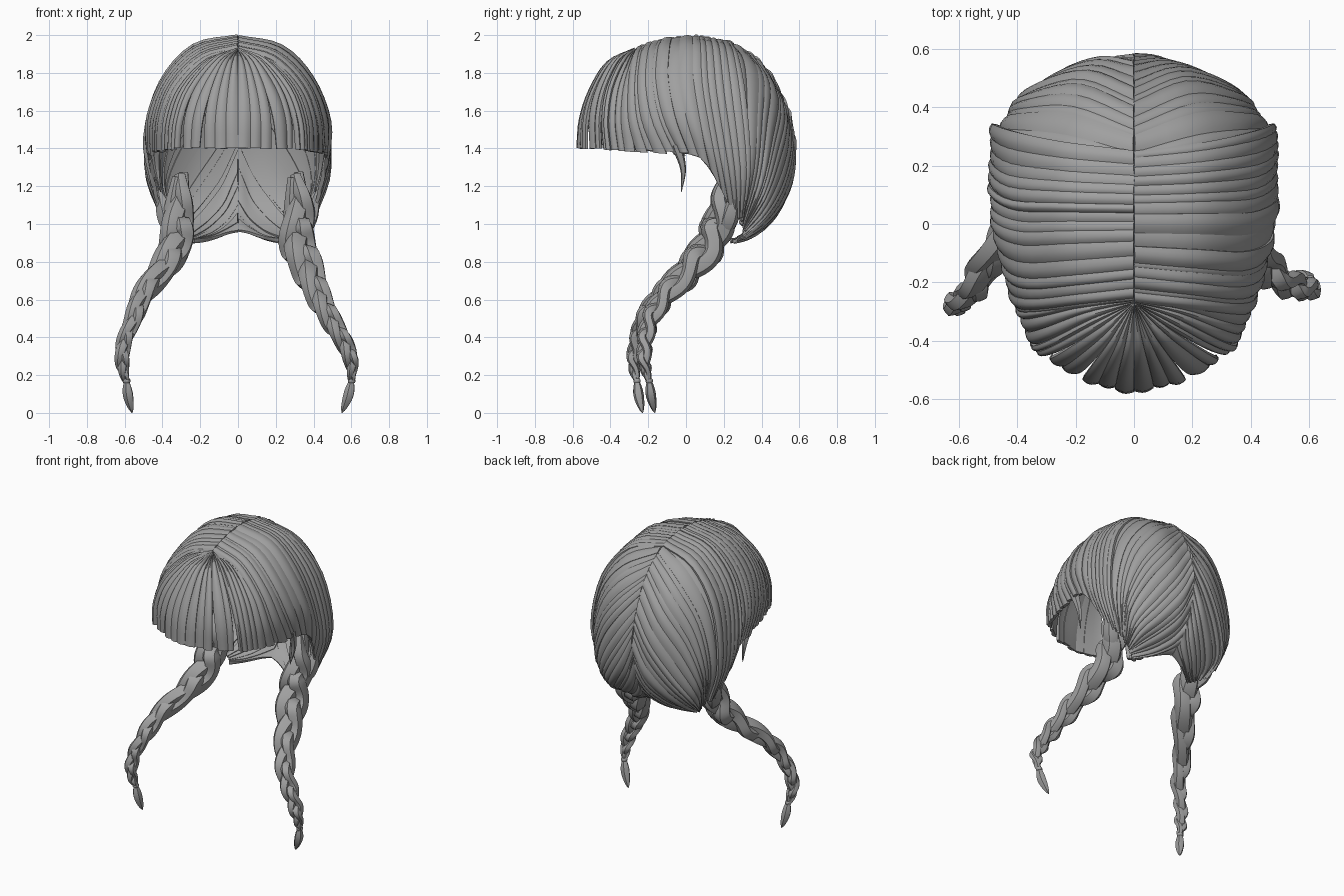
import bpy, bmesh, math, random
from mathutils import Vector

if "Cube" in bpy.data.objects:
    bpy.data.objects.remove(bpy.data.objects["Cube"])

random.seed(4)
hair = bpy.data.materials.new("hair_grey")
hair.diffuse_color = (0.35, 0.35, 0.35, 1)
hair.use_nodes = True
hair.node_tree.nodes["Principled BSDF"].inputs["Base Color"].default_value = hair.diffuse_color


def spline(pts, t):
    """Catmull-Rom through pts, t in 0..1."""
    n = len(pts) - 1
    f = max(0.0, min(0.99999, t)) * n
    i = int(f)
    f -= i
    b, c = pts[i], pts[i + 1]
    a = pts[i - 1] if i > 0 else b * 2 - c
    d = pts[i + 2] if i + 2 <= n else c * 2 - b
    return (b * 2 + (c - a) * f + (a * 2 - b * 5 + c * 4 - d) * f * f
            + (b * 3 - a - c * 3 + d) * f ** 3) * 0.5


def vectors(rows):
    return [[Vector(p) for p in row] for row in rows]


def skin(bm, rings):
    """Join rings of points into one closed lock."""
    rows = [[bm.verts.new(p) for p in r] for r in rings]
    n = len(rows[0])
    for a, b in zip(rows, rows[1:]):
        for k in range(n):
            bm.faces.new((a[k], a[(k + 1) % n], b[(k + 1) % n], b[k]))
    bm.faces.new(rows[0])
    bm.faces.new(rows[-1])


def finish(bm, name, angle=40):
    bmesh.ops.recalc_face_normals(bm, faces=bm.faces)
    for f in bm.faces:
        f.smooth = True
    me = bpy.data.meshes.new(name)
    bm.to_mesh(me)
    bm.free()
    me.set_sharp_from_angle(angle=math.radians(angle))
    me.materials.append(hair)
    bpy.context.collection.objects.link(bpy.data.objects.new(name, me))


def lock(bm, guides, side, u0, u1, tip, clump=None, vmax=1.0, lift=0.0):
    """Thin rounded lock lying on the surface lofted through the guides."""
    def surf(u, v):
        p = spline([spline(g, v) for g in guides], u)
        return Vector((p.x * side, p.y, p.z))
    mid, half, steps, cols = (u0 + u1) / 2, (u1 - u0) / 2, 16, 5
    rings = []
    for s in range(steps + 1):
        v = vmax * s / steps
        w = half * (1 - (1 - tip) * (s / steps) ** 3)
        outer, inner = [], []
        for c in range(cols + 1):
            q = c / cols
            u = mid + (2 * q - 1) * w
            if clump is not None:
                u = clump + (u - clump) * (1 - 0.17 * v * v)
            p = surf(u, v)
            uc, vc = max(0.02, min(0.98, u)), max(0.03, min(0.97, v))
            du = surf(uc + 0.01, vc) - surf(uc - 0.01, vc)
            dv = surf(uc, vc + 0.02) - surf(uc, vc - 0.02)
            n = dv.cross(du).normalized()
            if n.dot(p - Vector((0, 0.1, 1.4))) < 0:
                n = -n
            bulge = 0.011 * math.sin(math.pi * q) + 0.007 * q
            outer.append(p + n * (bulge + lift - 0.012))
            inner.append(p + n * (lift - 0.020))
        rings.append(outer + inner[::-1])
    skin(bm, rings)


def tube(bm, pts, radii, sides=10, ridge=0.06):
    """Grooved round lock along a path."""
    rings = []
    for i, p in enumerate(pts):
        t = (pts[min(i + 1, len(pts) - 1)] - pts[max(i - 1, 0)]).normalized()
        a = Vector((1, 0, 0))
        a = (a - t * a.dot(t)).normalized()
        b = t.cross(a)
        ring = []
        for k in range(sides):
            ang = 2 * math.pi * k / sides
            r = radii[i] * (1 + (ridge if k % 2 else -ridge))
            ring.append(p + (a * math.cos(ang) + b * math.sin(ang)) * r)
        rings.append(ring)
    skin(bm, rings)


def splits(count, start=0.0, end=1.0):
    """Uneven lock boundaries between start and end."""
    sizes = [random.uniform(.65, 1.35) for _ in range(count)]
    cuts = [start]
    for s in sizes:
        cuts.append(cuts[-1] + s / sum(sizes) * (end - start))
    return list(zip(cuts, cuts[1:]))


# Guide curves for one half, each running from the parting to the tip
side_guides = vectors([
    [(0, -.27, 1.92), (.18, -.29, 1.87), (.325, -.31, 1.72), (.39, -.31, 1.55), (.40, -.27, 1.38)],
    [(0, -.15, 1.965), (.21, -.17, 1.91), (.37, -.18, 1.75), (.445, -.14, 1.55), (.45, -.05, 1.36)],
    [(0, 0, 1.985), (.23, 0, 1.935), (.39, 0, 1.77), (.48, .04, 1.54), (.465, .10, 1.32)],
    [(0, .12, 1.985), (.24, .13, 1.93), (.43, .15, 1.69), (.49, .21, 1.32), (.41, .25, 1.05)],
    [(0, .25, 1.955), (.24, .28, 1.885), (.42, .32, 1.66), (.48, .345, 1.29), (.38, .305, 1.0)]])
back_guides = vectors([
    [(0, .20, 1.96), (.23, .25, 1.885), (.405, .28, 1.66), (.465, .29, 1.3), (.385, .26, 1.02)],
    [(0, .34, 1.90), (.20, .42, 1.77), (.36, .41, 1.55), (.42, .38, 1.26), (.34, .30, .98)],
    [(0, .46, 1.77), (.16, .52, 1.59), (.31, .48, 1.38), (.39, .41, 1.15), (.33, .30, .96)],
    [(0, .55, 1.56), (.11, .56, 1.38), (.24, .51, 1.19), (.33, .42, 1.04), (.31, .30, .93)],
    [(0, .565, 1.34), (.07, .54, 1.17), (.16, .47, 1.05), (.24, .38, .97), (.28, .28, .92)],
    [(0, .49, 1.10), (.05, .44, 1.02), (.12, .38, .96), (.18, .32, .93), (.25, .26, .91)],
    [(0, .36, .96), (.05, .345, .95), (.11, .32, .93), (.17, .28, .915), (.23, .23, .91)]])
fringe_guides = vectors([
    [(0, -.27, 1.925), (0, -.42, 1.85), (0, -.515, 1.70), (0, -.565, 1.55), (0, -.58, 1.40)],
    [(0, -.27, 1.925), (.07, -.40, 1.86), (.13, -.49, 1.71), (.165, -.53, 1.56), (.18, -.53, 1.395)],
    [(0, -.27, 1.925), (.11, -.36, 1.87), (.22, -.435, 1.72), (.275, -.465, 1.56), (.285, -.46, 1.395)],
    [(0, -.27, 1.925), (.15, -.32, 1.87), (.285, -.385, 1.72), (.345, -.41, 1.55), (.355, -.40, 1.39)],
    [(0, -.26, 1.925), (.18, -.27, 1.87), (.33, -.29, 1.72), (.395, -.29, 1.55), (.405, -.26, 1.38)]])

# Braid centre lines, (y, z, radius) shared and x given for each side
braid_yzr = ((.22, 1.26, .05), (.18, 1.05, .10), (.13, .91, .11), (.02, .77, .098), (-.12, .63, .076),
             (-.21, .50, .062), (-.245, .38, .053), (-.255, .27, .045), (-.235, .165, .02))
braid_x = {1: (.305, .32, .315, .37, .425, .49, .56, .603, .603),
           -1: (.305, .32, .325, .39, .50, .55, .60, .61, .59)}
tail_yz = ((-.235, .17), (-.225, .09), (-.205, 0))
tail_x = {1: (.602, .585, .55), -1: (.59, .58, .56)}

for side, tag in ((1, "right"), (-1, "left")):
    # Side and back locks
    for name, guides, count in (("side_locks", side_guides, 15), ("back_locks", back_guides, 20)):
        bm = bmesh.new()
        for a, b in splits(count):
            grow = random.uniform(0.12, 0.35) / count
            lock(bm, guides, side, max(0, a - grow), min(1, b + grow), 0.8,
                 vmax=random.uniform(0.97, 1), lift=random.uniform(0, 0.014))
        finish(bm, f"{name}_{tag}")

    # Fringe in three clumps with slits between them
    bm = bmesh.new()
    for start, end, count, centre in ((0, .29, 3, 0), (.29, .53, 2, .41), (.53, 1, 5, .9)):
        for a, b in splits(count, start, end):
            w = (b - a) * .05
            lock(bm, fringe_guides, side, max(0, a - w), min(1, b + w), 0.97,
                 clump=centre, vmax=random.uniform(.985, 1), lift=random.uniform(0, .007))
    finish(bm, f"fringe_{tag}")

    # Small loose lock in front of the ear, and the lock gathered into the braid
    for name, path, size in (
            ("loose_lock", ((.44, -.05, 1.42), (.43, -.015, 1.29), (.41, -.025, 1.17)),
             lambda f: .026 * (1 - f) + .002),
            ("gathered_lock", ((.42, .265, 1.18), (.375, .23, 1.03), (.325, .18, .91)),
             lambda f: .008 + .04 * math.sin(math.pi * f))):
        bm = bmesh.new()
        line = [Vector((x * side, y, z)) for x, y, z in path]
        tube(bm, [spline(line, i / 10) for i in range(11)], [size(i / 10) for i in range(11)])
        finish(bm, f"{name}_{tag}")

    # Three interwoven braid strands
    drift = .04 if side > 0 else -.025
    path = [Vector((x * side, y + drift * i / 8, z))
            for i, (x, (y, z, r)) in enumerate(zip(braid_x[side], braid_yzr))]
    width = [Vector((r, 0, 0)) for y, z, r in braid_yzr]
    bm = bmesh.new()
    steps = 110
    for k in range(3):
        pts, radii = [], []
        for i in range(steps + 1):
            s = i / steps
            c = spline(path, s)
            t = (spline(path, s + .02) - spline(path, s - .02)).normalized()
            lat = Vector((1, 0, 0))
            lat = (lat - t * lat.x).normalized()
            dep = t.cross(lat)
            r = spline(width, s).x
            ph = 2 * math.pi * (2.5 * s ** 1.15 + k / 3)
            pts.append(c + lat * math.sin(ph) * r * .58 + dep * math.sin(2 * ph) * r * .42)
            radii.append(r * (.51 + .06 * math.cos(2 * ph)))
        tube(bm, pts, radii)
    finish(bm, f"braid_{tag}", 50)

    # Tie band and tail tuft
    tail = [Vector((x * side, y + drift, z)) for x, (y, z) in zip(tail_x[side], tail_yz)]
    bm = bmesh.new()
    tube(bm, [spline(tail, i / 10) for i in range(11)],
         [.013 + .014 * math.sin(math.pi * i / 9) if i < 9 else .012 - .01 * (i - 9) for i in range(11)])
    finish(bm, f"braid_tail_{tag}")
    bm = bmesh.new()
    tube(bm, [tail[0] + Vector((0, 0, z)) for z in (.012, .006, -.006, -.012)],
         [.015, .02, .02, .015], 10, 0)
    finish(bm, f"braid_tie_{tag}")
